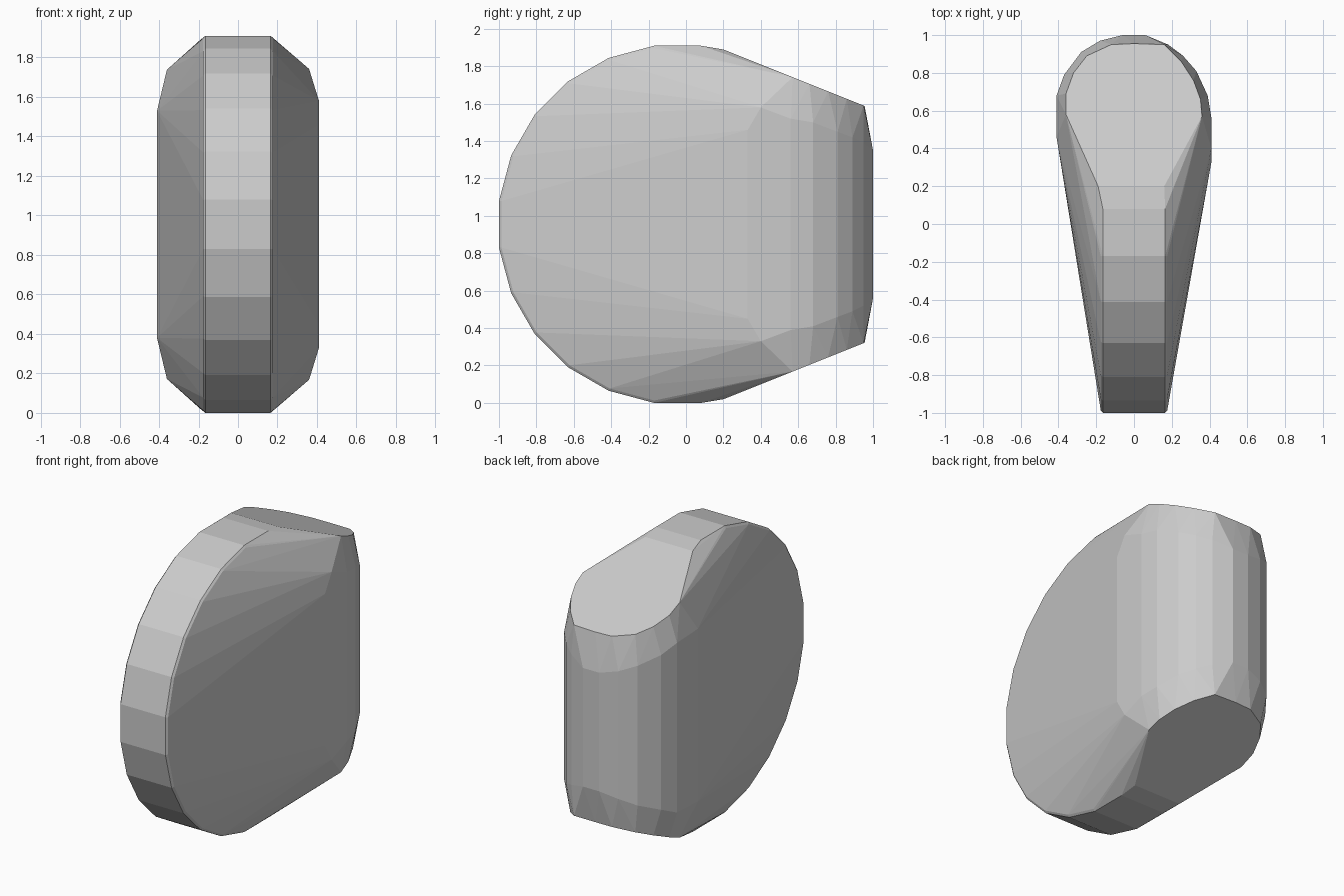
import bpy, bmesh, math

if "Cube" in bpy.data.objects:
    bpy.data.objects.remove(bpy.data.objects["Cube"])

MID = 0.955   # half height, the model is mirrored about this level


def add_pair(points, x, y, z):
    """Add a point and its mirror image about mid height."""
    points.append((x, y, z))
    points.append((x, y, 2 * MID - z))


points = []

# Thin round rim at the front: 24-sided disc with a tiny chamfer
for i in range(24):
    a = math.radians(7.5 + 15 * i)
    for x, r in ((0.165, 0.963), (0.176, 0.95)):
        y, z = -0.045 + r * math.cos(a), MID + r * math.sin(a)
        if y < 0.15:
            points += [(x, y, z), (-x, y, z)]

# Sloping cap outline (x, y) on the slanted top and bottom planes
cap = [(0.16, 0.2), (0.36, 0.57), (0.352, 0.66), (0.315, 0.76),
       (0.25, 0.86), (0.16, 0.95), (0.0, 0.955), (-0.12, 0.95),
       (-0.25, 0.89), (-0.32, 0.80), (-0.36, 0.69), (-0.36, 0.58),
       (-0.19, 0.2)]
for x, y in cap:
    add_pair(points, x, y, 1.89 - (y - 0.2) * 0.4)

# Rounded upright column at the back (x, y, upper z)
column = [(0.41, 0.33, 1.46), (0.41, 0.40, 1.58), (0.41, 0.56, 1.52),
          (0.39, 0.68, 1.50), (0.33, 0.81, 1.45), (0.26, 0.89, 1.42),
          (0.18, 0.95, 1.39), (0.06, 1.0, 1.35), (-0.06, 1.0, 1.35),
          (-0.18, 0.97, 1.38), (-0.28, 0.91, 1.42), (-0.37, 0.79, 1.47),
          (-0.41, 0.68, 1.52), (-0.41, 0.46, 1.53)]
for x, y, z in column:
    add_pair(points, x, y, z)

# Wrap everything in one faceted convex skin
bm = bmesh.new()
for p in points:
    bm.verts.new(p)
hull = bmesh.ops.convex_hull(bm, input=bm.verts[:])
loose = [v for v in bm.verts if not v.link_faces]
bmesh.ops.delete(bm, geom=loose, context='VERTS')
bmesh.ops.dissolve_limit(bm, angle_limit=math.radians(1),
                         verts=bm.verts[:], edges=bm.edges[:])
bmesh.ops.recalc_face_normals(bm, faces=bm.faces[:])
low = min(v.co.z for v in bm.verts)
for v in bm.verts:
    v.co.z -= low

mesh = bpy.data.meshes.new("wedge_body")
bm.to_mesh(mesh)
bm.free()
body = bpy.data.objects.new("wedge_body", mesh)
bpy.context.collection.objects.link(body)
